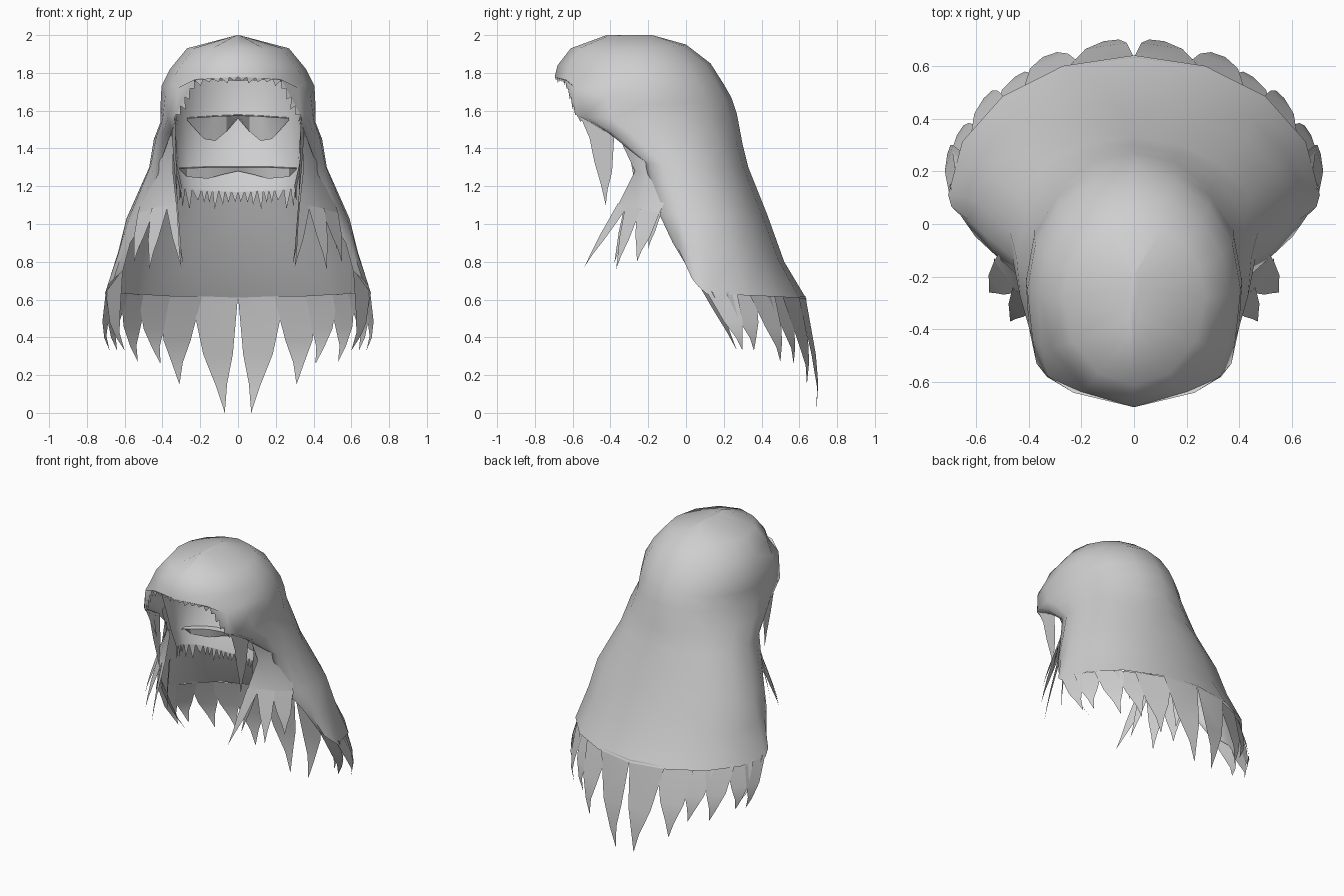
import bpy, math, random
from mathutils import Vector

if "Cube" in bpy.data.objects:
    bpy.data.objects.remove(bpy.data.objects["Cube"])

random.seed(4)
hair = bpy.data.materials.new("hair_grey")
hair.diffuse_color = (0.62, 0.62, 0.62, 1)
hair.use_nodes = True
hair.node_tree.nodes["Principled BSDF"].inputs["Base Color"].default_value = hair.diffuse_color


def make(name, verts, faces, angle=60):
    """Half of a symmetric part, mirrored across x."""
    me = bpy.data.meshes.new(name)
    me.from_pydata([tuple(v) for v in verts], [], faces)
    me.materials.append(hair)
    ob = bpy.data.objects.new(name, me)
    bpy.context.collection.objects.link(ob)
    m = ob.modifiers.new("mirror", 'MIRROR')
    m.use_clip = True
    m.merge_threshold = 0.002
    bpy.ops.object.select_all(action='DESELECT')
    ob.select_set(True)
    bpy.context.view_layer.objects.active = ob
    bpy.ops.object.shade_smooth_by_angle(angle=math.radians(angle))
    return ob


def loft(rows):
    n = len(rows[0])
    verts = [p for r in rows for p in r]
    faces = [(i * n + j, i * n + n + j, i * n + n + j + 1, i * n + j + 1)
             for i in range(len(rows) - 1) for j in range(n - 1)]
    return verts, faces


def section(back, side, front, nb=4, nf=3):
    """Curve from back centre, round the side, to the front edge."""
    yb, zb = back
    w, ys, zs = side
    xf, yf, zf = front
    pts = []
    for i in range(nb):
        t = i / nb
        a = t * math.pi / 2
        pts.append(Vector((w * math.sin(a), ys + (yb - ys) * math.cos(a), zb + (zs - zb) * t)))
    for i in range(nf + 1):
        t = i / nf
        a = t * math.pi / 2
        pts.append(Vector((xf + (w - xf) * math.cos(a), ys + (yf - ys) * math.sin(a), zs + (zf - zs) * t)))
    return pts


# Outer hair: crown, sides and long back
outer = [section(*r) for r in [
    ((-.18, 2.0), (.02, -.3, 1.995), (0, -.42, 2.0)),
    ((.0, 1.95), (.27, -.28, 1.93), (0, -.61, 1.93)),
    ((.13, 1.85), (.36, -.27, 1.82), (0, -.68, 1.84)),
    ((.2, 1.74), (.405, -.25, 1.73), (0, -.695, 1.78)),
    ((.24, 1.67), (.41, -.22, 1.63), (.23, -.64, 1.765)),
    ((.27, 1.58), (.41, -.2, 1.54), (.33, -.58, 1.58)),
    ((.3, 1.42), (.445, -.13, 1.45), (.35, -.42, 1.49)),
    ((.33, 1.3), (.47, -.03, 1.3), (.41, -.22, 1.33)),
    ((.43, 1.05), (.59, .08, 1.03), (.46, -.15, 1.07)),
    ((.52, .8), (.635, .1, .85), (.57, -.07, .9)),
    ((.64, .6), (.705, .11, .63), (.61, .02, .75))]]
v, f = loft(outer)
f.append(tuple(range(len(outer[0]))))   # closes the crown
make("outer_hair", v, f)

# Inner cap: back of the head, seen through the face opening
CAP = [(1.76, .35, -.25, .09), (1.58, .36, -.30, .09), (1.42, .35, -.25, .03),
       (1.28, .335, -.22, -.05), (1.17, .31, -.2, -.09)]   # z, half width, side y, back y
cap = [section((yb, z), (w, ys, z + .02), (w - .01, ys - .07, z + .04), 7, 1) for z, w, ys, yb in CAP]
v, f = loft(cap)
make("inner_cap", v, f)


def fringe(name, path, step, depth, down):
    """Row of small pointed tufts hanging from an edge."""
    verts, faces = [], []
    for a, b in zip(path, path[1:]):
        n = max(1, round((b - a).length / step))
        for i in range(n):
            p, q = a.lerp(b, i / n), a.lerp(b, (i + 1) / n)
            tip = p.lerp(q, random.uniform(.3, .7)) + down * depth * random.uniform(.5, 1.1)
            k = len(verts)
            verts += [p, tip, q]
            faces.append((k, k + 1, k + 2))
    return make(name, verts, faces)


fringe("nape_fringe", cap[-1], .04, .1, Vector((0, 0, -1)))
fringe("hairline_fringe", [r[-1] for r in outer[3:7]], .05, .05, Vector((-.35, 0, -.7)))


def wall(x, z):
    """Depth of the inner cap at a given x and height."""
    for (z0, w0, s0, b0), (z1, w1, s1, b1) in zip(CAP, CAP[1:]):
        if z1 <= z <= z0:
            t = (z0 - z) / (z0 - z1)
            w, s, b = w0 + (w1 - w0) * t, s0 + (s1 - s0) * t, b0 + (b1 - b0) * t
            return s + (b - s) * math.sqrt(max(0, 1 - (x / w) ** 2)) - .012
    return CAP[-1][3]


def ledge(name, spans, out):
    """Overhanging fold on the inner cap: (x, top z, bottom z)."""
    top = [Vector((x, wall(x, zt) - out, zt)) for x, zt, zb in spans]
    low = [Vector((x, wall(x, zb), zb)) for x, zt, zb in spans]
    back = [Vector((x, wall(x, zt) + .02, zt + .005)) for x, zt, zb in spans]
    make(name, *loft([back, top, low]), angle=25)


ledge("upper_fold", [(0, 1.575, 1.56), (.06, 1.572, 1.49), (.12, 1.57, 1.44),
                     (.18, 1.565, 1.45), (.27, 1.56, 1.55)], .06)
ledge("lower_fold", [(0, 1.30, 1.28), (.08, 1.30, 1.262), (.16, 1.30, 1.24),
                     (.27, 1.295, 1.25), (.31, 1.295, 1.29)], .03)


def blades(name, items, flare=.02):
    """Tapered flat strands: two root corners and a tip, slightly curved."""
    verts, faces = [], []
    for a, b, tip in items:
        a, b, tip = Vector(a), Vector(b), Vector(tip)
        mid = (a + b) / 2
        bulge = Vector((mid.x, mid.y, 0)).normalized() * flare
        k = len(verts)
        verts += [a, b, b.lerp(tip, .5) + (b - mid) * .15 + bulge,
                  a.lerp(tip, .5) + (a - mid) * .1 + bulge,
                  b.lerp(tip, .78) + bulge, a.lerp(tip, .75) + bulge, tip]
        faces += [(k, k + 1, k + 2, k + 3), (k + 3, k + 2, k + 4, k + 5), (k + 5, k + 4, k + 6)]
    return make(name, verts, faces)


# Long strands under the back and sides, overlapping each other
blades("back_strands", [
    ((0, .632, .62), (.25, .595, .62), (.07, .69, .0)),
    ((.19, .60, .62), (.42, .51, .62), (.31, .64, .15)),
    ((.36, .53, .62), (.53, .43, .63), (.41, .57, .26)),
    ((.48, .47, .62), (.62, .33, .64), (.53, .5, .27)),
    ((.58, .37, .63), (.68, .21, .64), (.64, .36, .33)),
    ((.65, .27, .64), (.70, .11, .64), (.68, .3, .33)),
    ((.70, .14, .64), (.61, .02, .76), (.6, .27, .33))], .025)

# Side locks sweeping forward from the temples
lock = [[Vector(p) for p in r] for r in [
    [(.345, -.36, 1.47), (.40, -.28, 1.45), (.44, -.13, 1.44)],
    [(.345, -.27, 1.28), (.42, -.2, 1.27), (.47, -.04, 1.25)],
    [(.325, -.36, 1.1), (.44, -.26, 1.07), (.53, -.14, 1.06)]]]
make("side_locks", *loft(lock))
blades("lock_strands", [
    ((.325, -.36, 1.11), (.38, -.31, 1.09), (.30, -.54, .77)),
    ((.32, -.32, 1.12), (.35, -.26, 1.1), (.29, -.38, .79)),
    ((.37, -.32, 1.1), (.46, -.24, 1.08), (.47, -.37, .76)),
    ((.44, -.26, 1.08), (.53, -.14, 1.06), (.55, -.26, .8)),
    ((.48, -.19, 1.07), (.53, -.13, 1.06), (.52, -.2, .87))], .005)

# Thin strands beside the face
blades("temple_strands", [
    ((.335, -.53, 1.55), (.35, -.38, 1.47), (.32, -.425, 1.1)),
    ((.335, -.56, 1.57), (.34, -.48, 1.53), (.32, -.45, 1.33))], .0)
